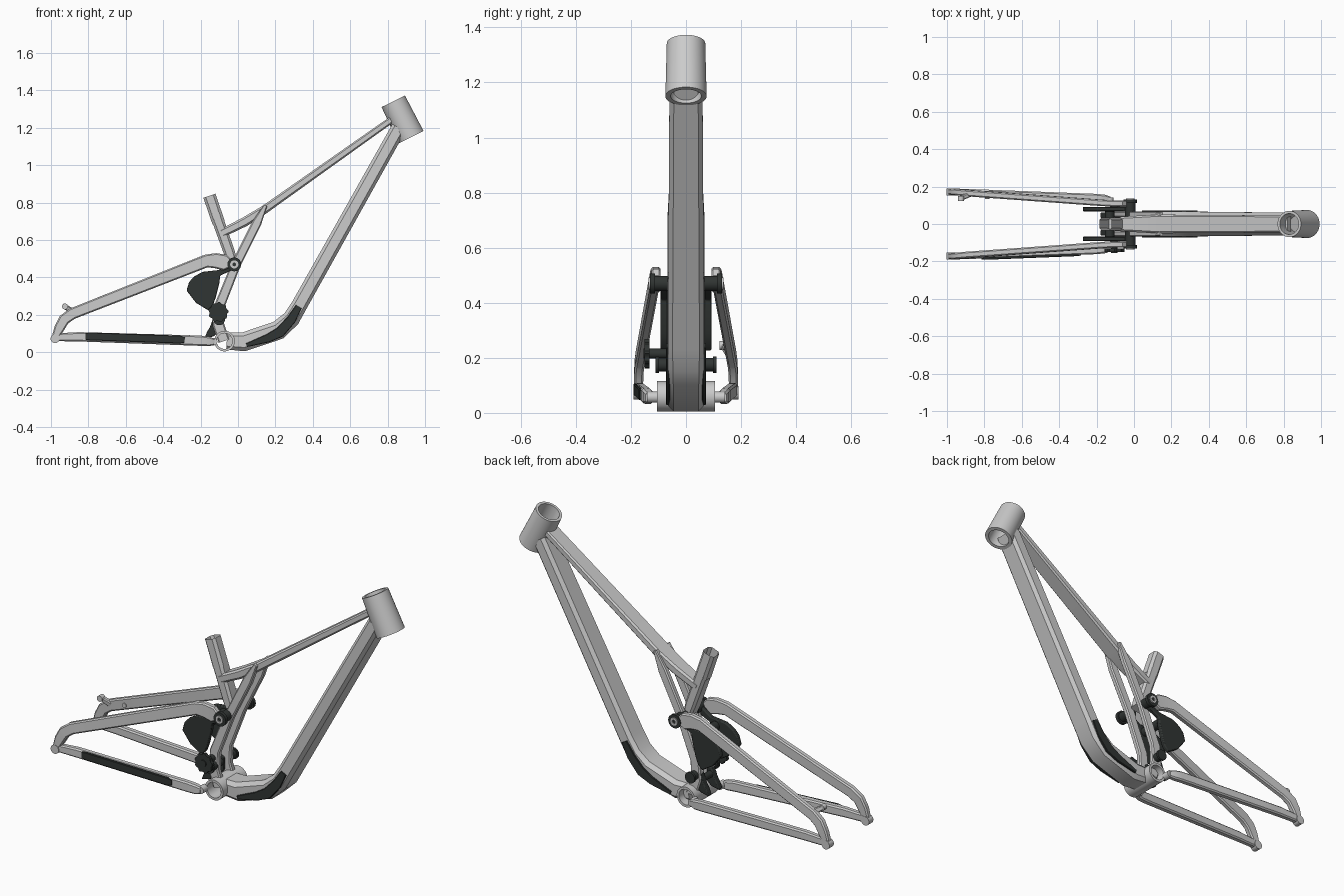
import bpy, bmesh
from math import sin, cos, pi
from mathutils import Vector

if "Cube" in bpy.data.objects:
    bpy.data.objects.remove(bpy.data.objects["Cube"])

dark = bpy.data.materials.new("dark_rubber")
dark.diffuse_color = (0.03, 0.035, 0.033, 1)
dark.use_nodes = True
dark.node_tree.nodes["Principled BSDF"].inputs["Base Color"].default_value = dark.diffuse_color


def finish(bm, name, mat=None, bevel=0):
    bmesh.ops.recalc_face_normals(bm, faces=bm.faces)
    me = bpy.data.meshes.new(name)
    bm.to_mesh(me)
    bm.free()
    ob = bpy.data.objects.new(name, me)
    bpy.context.collection.objects.link(ob)
    if mat:
        me.materials.append(mat)
    if bevel:
        m = ob.modifiers.new("bevel", 'BEVEL')
        m.width, m.segments = bevel, 2
        m.limit_method = 'ANGLE'
    bpy.ops.object.select_all(action='DESELECT')
    ob.select_set(True)
    bpy.context.view_layer.objects.active = ob
    bpy.ops.object.shade_smooth_by_angle(angle=0.5)
    return ob


def loft(bm, rings, caps=True):
    n = len(rings[0])
    for a, b in zip(rings, rings[1:]):
        for i in range(n):
            bm.faces.new((a[i], a[(i + 1) % n], b[(i + 1) % n], b[i]))
    if caps:
        return [bm.faces.new(rings[0]), bm.faces.new(rings[-1])]


def sweep(name, pts, side=1, mat=None, hollow=0):
    """Chamfered box tube along points (x, y, z, in-plane height, width)."""
    bm = bmesh.new()
    P = [Vector((p[0], p[1] * side, p[2])) for p in pts]
    rings = []
    for i, p in enumerate(P):
        d0 = (p - P[i - 1]).normalized() if i else (P[1] - p).normalized()
        d1 = (P[i + 1] - p).normalized() if i < len(P) - 1 else d0
        t = (d0 + d1).normalized()
        n = t.cross(Vector((0, 1, 0))).normalized()
        b = n.cross(t)
        h, w = pts[i][3] / 2 / max(t.dot(d0), 0.6), pts[i][4] / 2
        c = min(h, w) * 0.4
        sec = [(h, w - c), (h - c, w), (c - h, w), (-h, w - c),
               (-h, c - w), (c - h, -w), (h - c, -w), (h, c - w)]
        rings.append([bm.verts.new(p + n * u + b * v) for u, v in sec])
    start, _ = loft(bm, rings)
    if hollow:
        bmesh.ops.inset_region(bm, faces=[start], thickness=0.012)
        r = bmesh.ops.extrude_discrete_faces(bm, faces=[start])
        bmesh.ops.translate(bm, verts=r['faces'][0].verts,
                            vec=(P[1] - P[0]).normalized() * hollow)
    return finish(bm, name, mat)


def tube(name, p0, p1, r0, r1=None, inner=0, mat=None, seg=32):
    """Round solid or hollow tube between two points."""
    bm = bmesh.new()
    p0, p1 = Vector(p0), Vector(p1)
    r1 = r1 or r0
    t = (p1 - p0).normalized()
    u = t.orthogonal().normalized()
    v = t.cross(u)

    def ring(p, r):
        return [bm.verts.new(p + u * r * cos(2 * pi * i / seg) + v * r * sin(2 * pi * i / seg))
                for i in range(seg)]
    rings = [ring(p0, r0), ring(p1, r1)]
    if inner:
        rings += [ring(p1, inner), ring(p0, inner)]
        loft(bm, rings + rings[:1], False)
    else:
        loft(bm, rings)
    return finish(bm, name, mat)


def plate(name, outline, y0, y1, mat=dark, bevel=0.005):
    """Outline in x-z, extruded in y."""
    bm = bmesh.new()
    loft(bm, [[bm.verts.new((x, y, z)) for x, z in outline] for y in (y0, y1)])
    return finish(bm, name, mat, bevel)


# Front triangle
tube("head_tube", (0.83, 0, 1.342), (0.925, 0, 1.15), 0.07, 0.075, 0.056, seg=48)
sweep("down_tube", [(0.86, 0, 1.20, .08, .12), (0.33, 0, .255, .085, .132),
                    (0.285, 0, .18, .092, .132), (0.215, 0, .118, .10, .132),
                    (0.03, 0, .056, .10, .132), (-0.06, 0, .06, .09, .125)])
sweep("top_tube", [(0.83, 0, 1.25, .035, .09), (0.14, 0, .762, .045, .10),
                   (0.035, 0, .697, .05, .09), (-0.085, 0, .637, .045, .075)])
sweep("seat_tube", [(-0.153, 0, .837, .068, .07), (-0.13, 0, .77, .065, .07),
                    (-0.045, 0, .53, .06, .075), (-0.028, 0, .48, .05, .07)], hollow=0.15)
tube("bottom_bracket_shell", (-0.072, -.105, .06), (-0.072, .105, .06), .055, inner=.042, seg=40)

for s, tag in ((-1, "front"), (1, "back")):
    # Seat struts beside the shock opening
    sweep("seat_strut_" + tag, [(0.147, .048, .785, .02, .03), (0.10, .052, .69, .05, .032),
                                (-0.01, .052, .47, .05, .032), (-0.098, .052, .25, .055, .032),
                                (-0.105, .052, .15, .06, .032), (-0.075, .052, .06, .06, .032)], s)
    # Rear triangle
    sweep("chain_stay_" + tag, [(-0.99, .172, .08, .04, .03), (-0.85, .168, .083, .05, .036),
                                (-0.2, .143, .062, .055, .036), (-0.155, .138, .058, .05, .036),
                                (-0.13, .132, .056, .035, .03)], s)
    sweep("seat_stay_" + tag, [(-0.98, .172, .075, .035, .03), (-0.955, .172, .13, .055, .034),
                               (-0.93, .17, .175, .058, .034), (-0.885, .165, .207, .06, .034),
                               (-0.17, .113, .488, .068, .034), (-0.12, .11, .49, .08, .034),
                               (-0.07, .109, .48, .085, .034), (-0.045, .109, .475, .05, .034)], s)
    tube("dropout_" + tag, (-0.978, s * .152, .073), (-0.978, s * .19, .073), .024)
    tube("stay_pivot_" + tag, (-0.13, s * .1, .057), (-0.13, s * .142, .057), .02)
    # Rocker plate with arm to the upper pivot
    plate("rocker_plate_" + tag, [(-.275, .33), (-.262, .375), (-.235, .405), (-.19, .43),
                                  (-.10, .44), (-.02, .495), (0, .47), (-.02, .445),
                                  (-.095, .41), (-.10, .37), (-.12, .29), (-.135, .25),
                                  (-.16, .225), (-.225, .265)], s * .068, s * .092)
    plate("lower_link_" + tag, [(-.13, .19), (-.105, .18), (-.105, .11), (-.13, .085),
                                (-.18, .075), (-.165, .11), (-.15, .135)], s * .03, s * .062)
    # Pivot hardware
    tube("upper_pivot_" + tag, (-0.02, s * .04, .47), (-0.02, s * .115, .47), .028, mat=dark)
    tube("upper_pivot_cap_" + tag, (-0.02, s * .112, .47), (-0.02, s * .13, .47), .037, mat=dark)
    tube("upper_bolt_" + tag, (-0.02, s * .125, .47), (-0.02, s * .136, .47), .022, inner=.01)
    tube("lower_pivot_" + tag, (-0.1, s * .05, .175), (-0.1, s * .1, .175), .024, mat=dark)
    tube("lower_pivot_cap_" + tag, (-0.1, s * .098, .175), (-0.1, s * .11, .175), .03, mat=dark)
    # Protective strip on the down tube bend
    sweep("down_tube_guard_" + tag, [(0.045, .066, .038, .02, .014), (0.16, .066, .075, .045, .014),
                                     (0.225, .066, .108, .055, .014), (0.285, .066, .175, .05, .014),
                                     (0.325, .066, .245, .035, .014)], s, dark)

# Linkage cross pieces
tube("rocker_axle", (-0.13, -.09, .40), (-0.13, .09, .40), .025, mat=dark)
tube("link_axle", (-0.125, -.06, .15), (-0.125, .06, .15), .018, mat=dark)

# Toothed chain guide wheel, front side only
c = (-0.105, 0.215)
teeth = [(c[0] + r * cos(a), c[1] + r * sin(a))
         for i in range(36)
         for a, r in [(2 * pi * i / 36, .054 if i % 4 < 2 else .048)]]
plate("guide_wheel", teeth, -.15, -.132, bevel=0)
tube("guide_wheel_axle", (c[0], -.07, c[1]), (c[0], -.155, c[1]), .018, mat=dark)

# Chain stay guard, front side only
sweep("chain_stay_guard", [(-.815, .184, .085, .035, .01), (-.79, .184, .085, .042, .014),
                           (-.31, .165, .068, .042, .014), (-.285, .164, .067, .03, .01)], -1, dark)

# Brake mount, back side only
sweep("brake_mount", [(-.88, .158, .215, .03, .025), (-.91, .145, .235, .028, .025),
                      (-.935, .135, .25, .022, .022)])
tube("brake_mount_boss", (-.925, .122, .245), (-.925, .15, .245), .016)
tube("brake_mount_front_boss", (-.785, .135, .24), (-.785, .155, .24), .012)
